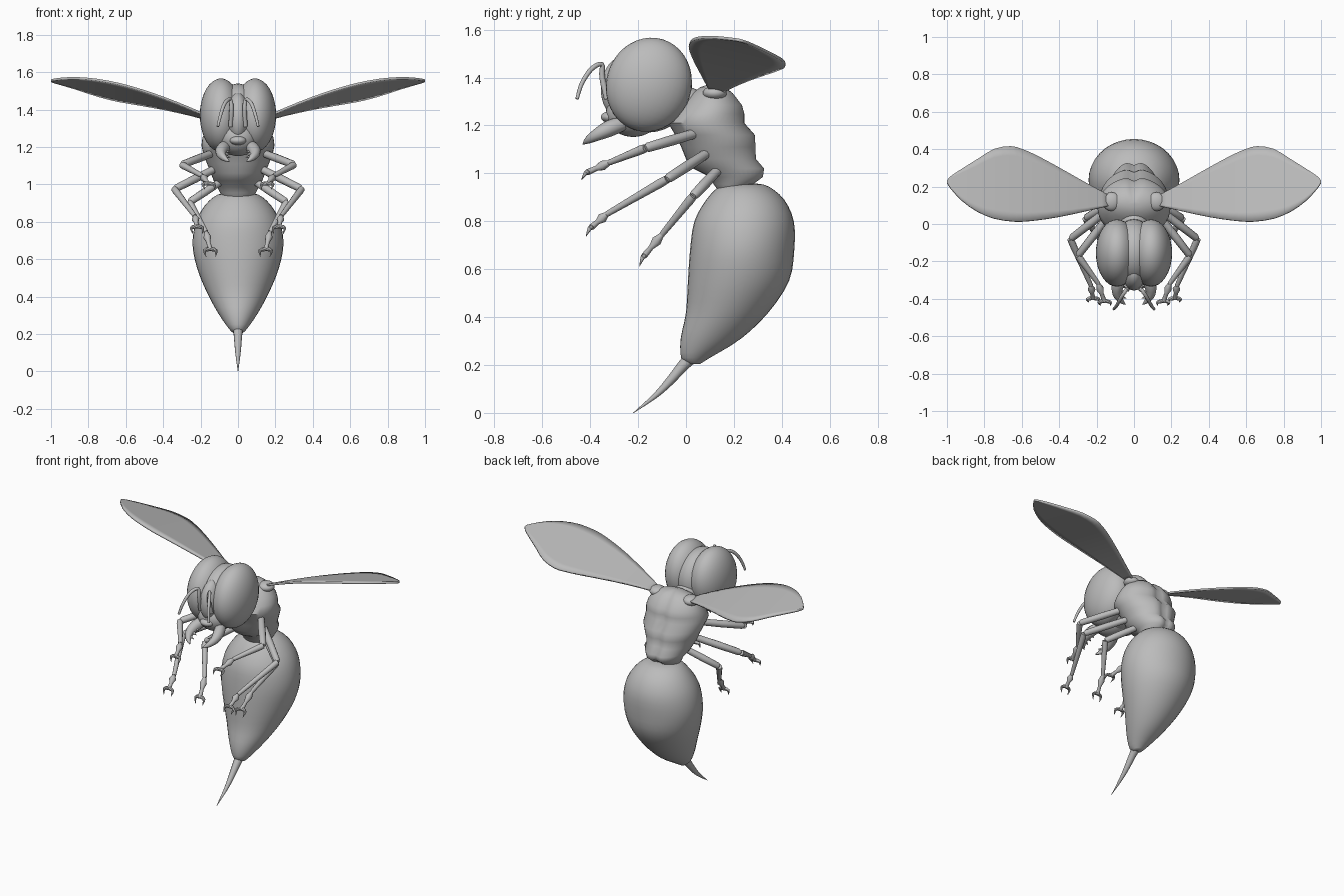
import bpy, bmesh, math
from mathutils import Vector, Matrix

if "Cube" in bpy.data.objects:
    bpy.data.objects.remove(bpy.data.objects["Cube"])

grey = bpy.data.materials.new("shell_grey")
grey.diffuse_color = (0.5, 0.5, 0.5, 1)
grey.use_nodes = True
grey.node_tree.nodes["Principled BSDF"].inputs["Base Color"].default_value = grey.diffuse_color


def finish(name, bm, sharp=0.75):
    """Turn a bmesh into a smooth object, keeping strong edges sharp."""
    bmesh.ops.recalc_face_normals(bm, faces=bm.faces)
    for f in bm.faces:
        f.smooth = True
    for e in bm.edges:
        e.smooth = e.calc_face_angle(0) < sharp
    me = bpy.data.meshes.new(name)
    bm.to_mesh(me)
    bm.free()
    me.materials.append(grey)
    ob = bpy.data.objects.new(name, me)
    bpy.context.collection.objects.link(ob)
    return ob


def loft(name, rings, sharp=0.75):
    """Skin a list of closed rings and cap both ends."""
    bm = bmesh.new()
    vs = [[bm.verts.new(p) for p in r] for r in rings]
    n = len(vs[0])
    for a, b in zip(vs, vs[1:]):
        for i in range(n):
            j = (i + 1) % n
            bm.faces.new((a[i], a[j], b[j], b[i]))
    bm.faces.new(vs[0])
    bm.faces.new(vs[-1])
    return finish(name, bm, sharp)


def spline(rows, steps):
    """Catmull-Rom interpolation through rows of numbers."""
    out = []
    for k in range(len(rows) - 1):
        p = [rows[max(0, min(len(rows) - 1, k + d))] for d in (-1, 0, 1, 2)]
        for s in range(steps):
            t = s / steps
            out.append([0.5 * (2 * b + (c - a) * t + (2 * a - 5 * b + 4 * c - d) * t * t
                               + (3 * b - a - 3 * c + d) * t ** 3) for a, b, c, d in zip(*p)])
    return out + [list(rows[-1])]


def body(name, rows, sides, groove=0.0, sharp=0.75):
    """Stack of level ovals given as (z, front y, back y, half width)."""
    rings = []
    for z, y0, y1, w in rows:
        ring = []
        for i in range(sides):
            t = 2 * math.pi * i / sides
            x, y = w * math.cos(t), (y0 + y1) / 2 + (y1 - y0) / 2 * math.sin(t)
            if math.sin(t) > 0:
                y -= groove * math.exp(-(x / 0.025) ** 2)
            ring.append(Vector((x, y, z)))
        rings.append(ring)
    return loft(name, rings, sharp)


def tube(name, rows, side=1, steps=1, sides=10):
    """Round tube through (x, y, z, radius) rows, mirrored when side is -1."""
    if steps > 1:
        rows = spline(rows, steps)
    pts = [Vector((r[0] * side, r[1], r[2])) for r in rows]
    rings = []
    for i, p in enumerate(pts):
        d = (pts[min(i + 1, len(pts) - 1)] - pts[max(i - 1, 0)]).normalized()
        u = d.cross(Vector((1, 0.1, 0.05))).normalized()
        v = d.cross(u)
        r = max(rows[i][3], 0.001)
        rings.append([p + r * (u * math.cos(a) + v * math.sin(a))
                      for a in (2 * math.pi * k / sides for k in range(sides))])
    return loft(name, rings)


def ball(name, centre, radii, tilt=0.0):
    bm = bmesh.new()
    m = Matrix.Translation(centre) @ Matrix.Rotation(tilt, 4, 'X') @ Matrix.Diagonal((*radii, 1))
    bmesh.ops.create_uvsphere(bm, u_segments=32, v_segments=20, radius=1, matrix=m)
    return finish(name, bm)


# abdomen and sting
body("abdomen", spline([
    (0.205, 0.01, 0.06, 0.025), (0.23, -0.02, 0.10, 0.05), (0.31, -0.022, 0.23, 0.105),
    (0.42, 0.0, 0.345, 0.165), (0.55, 0.008, 0.43, 0.218), (0.68, 0.017, 0.452, 0.243),
    (0.80, 0.035, 0.45, 0.225), (0.89, 0.085, 0.41, 0.175), (0.945, 0.14, 0.345, 0.11),
    (0.958, 0.2, 0.29, 0.04)], 3), 36, 0, 1.2)
tube("sting", [(0, 0.03, 0.24, 0.03), (0, -0.01, 0.2, 0.024), (0, -0.07, 0.13, 0.018),
               (0, -0.13, 0.07, 0.011), (0, -0.22, 0.0, 0.001)], steps=3)

# thorax with stepped back plates and a groove down the back
body("thorax", [
    (0.92, 0.14, 0.25, 0.07), (0.955, 0.115, 0.29, 0.095), (0.985, 0.10, 0.33, 0.11),
    (1.02, 0.03, 0.335, 0.13), (1.06, 0.0, 0.30, 0.145), (1.11, -0.02, 0.298, 0.165),
    (1.16, -0.045, 0.295, 0.185), (1.21, -0.075, 0.25, 0.195), (1.25, -0.05, 0.25, 0.19),
    (1.285, -0.02, 0.24, 0.175), (1.335, 0.025, 0.2, 0.14), (1.36, 0.06, 0.17, 0.09),
    (1.37, 0.09, 0.14, 0.04)], 40, 0.02, 0.9)

# head core, face and jaw
ball("head_core", (0, -0.15, 1.355), (0.12, 0.175, 0.185), -0.3)
ball("face_plate", (0, -0.265, 1.36), (0.06, 0.09, 0.13), -0.1)
ball("jaw", (0, -0.22, 1.25), (0.11, 0.115, 0.098))
ball("upper_lip", (0, -0.315, 1.235), (0.045, 0.04, 0.025))
ball("neck", (0, 0.0, 1.28), (0.08, 0.09, 0.08))

# legs: hip, knee, ankle, foot
legs = {
    "front_leg": [(0.13, 0.05, 1.17), (0.30, -0.17, 1.105), (0.19, -0.32, 1.045), (0.16, -0.41, 1.005)],
    "middle_leg": [(0.12, 0.09, 1.085), (0.34, -0.08, 0.975), (0.23, -0.33, 0.83), (0.22, -0.395, 0.775)],
    "hind_leg": [(0.10, 0.13, 1.01), (0.26, 0.03, 0.905), (0.17, -0.10, 0.745), (0.15, -0.175, 0.655)],
}

# wing outline: x, front edge y, back edge y
outline = spline([
    (0.12, 0.10, 0.145), (0.25, 0.07, 0.215), (0.40, 0.038, 0.30), (0.52, 0.02, 0.365),
    (0.60, 0.013, 0.40), (0.66, 0.015, 0.415), (0.75, 0.03, 0.40), (0.84, 0.068, 0.345),
    (0.92, 0.125, 0.295), (0.98, 0.19, 0.255), (1.0, 0.22, 0.232)], 2)


def wing(name, side):
    bm = bmesh.new()
    n, grid = 8, []
    for x, y0, y1 in outline:
        row = []
        for k in range(n + 1):
            y = y0 + (y1 - y0) * k / n
            u = x - 0.13
            z = 1.345 + 0.417 * u - 0.17 * u * u - 0.228 * (y - 0.12)
            row.append(bm.verts.new((x * side, y, z)))
        grid.append(row)
    for a, b in zip(grid, grid[1:]):
        for k in range(n):
            bm.faces.new((a[k], a[k + 1], b[k + 1], b[k]))
    ob = finish(name, bm)
    mod = ob.modifiers.new("thickness", 'SOLIDIFY')
    mod.thickness = 0.012
    mod.offset = 0


for s, tag in ((1, "right"), (-1, "left")):
    wing(f"wing_{tag}", s)
    ball(f"wing_root_{tag}", (0.12 * s, 0.12, 1.335), (0.05, 0.05, 0.03))
    ball(f"eye_{tag}", (0.091 * s, -0.155, 1.37), (0.113, 0.178, 0.198), -0.3)
    tube(f"antenna_{tag}", [
        (0.04, -0.33, 1.31, 0.012), (0.035, -0.35, 1.40, 0.012), (0.042, -0.352, 1.455, 0.01),
        (0.07, -0.395, 1.435, 0.01), (0.092, -0.435, 1.375, 0.009), (0.108, -0.455, 1.31, 0.007)], s, 4)
    # toothed mandible
    tube(f"mandible_{tag}", [
        (0.06, -0.26, 1.21, 0.03), (0.085, -0.32, 1.187, 0.034), (0.09, -0.37, 1.162, 0.026),
        (0.07, -0.41, 1.138, 0.015), (0.045, -0.43, 1.122, 0.002)], s, 3)
    for k in range(3):
        y, z = -0.33 - 0.028 * k, 1.18 - 0.014 * k
        tube(f"mandible_tooth_{k}_{tag}", [(0.075, y, z, 0.012), (0.04, y - 0.012, z - 0.008, 0.001)], s)
    for name, joints in legs.items():
        hip, knee, ankle, foot = (Vector(j) for j in joints)
        # thigh, shin and toe segments, each swelling toward its joint
        tube(f"{name}_thigh_{tag}", [(*hip, 0.02), (*hip.lerp(knee, 0.5), 0.022),
                                     (*hip.lerp(knee, 0.95), 0.02), (*knee, 0.012)], s)
        tube(f"{name}_shin_{tag}", [(*knee, 0.017), (*knee.lerp(ankle, 0.1), 0.019),
                                    (*knee.lerp(ankle, 0.6), 0.015), (*ankle, 0.012)], s)
        tube(f"{name}_toe_{tag}", [(*ankle, 0.01), (*ankle.lerp(foot, 0.3), 0.021),
                                   (*ankle.lerp(foot, 0.6), 0.011), (*foot, 0.013)], s)
        # two curved claws per foot
        d = (foot - ankle).normalized()
        for c, out in (("inner", -1), ("outer", 1)):
            mid = foot + d * 0.01 + Vector((0.03 * out, 0, 0))
            tip = foot + d * 0.03 + Vector((0.025 * out, 0, -0.02))
            tube(f"{name}_{c}_claw_{tag}", [(*foot, 0.012), (*mid, 0.009), (*tip, 0.001)], s, 3, 8)
